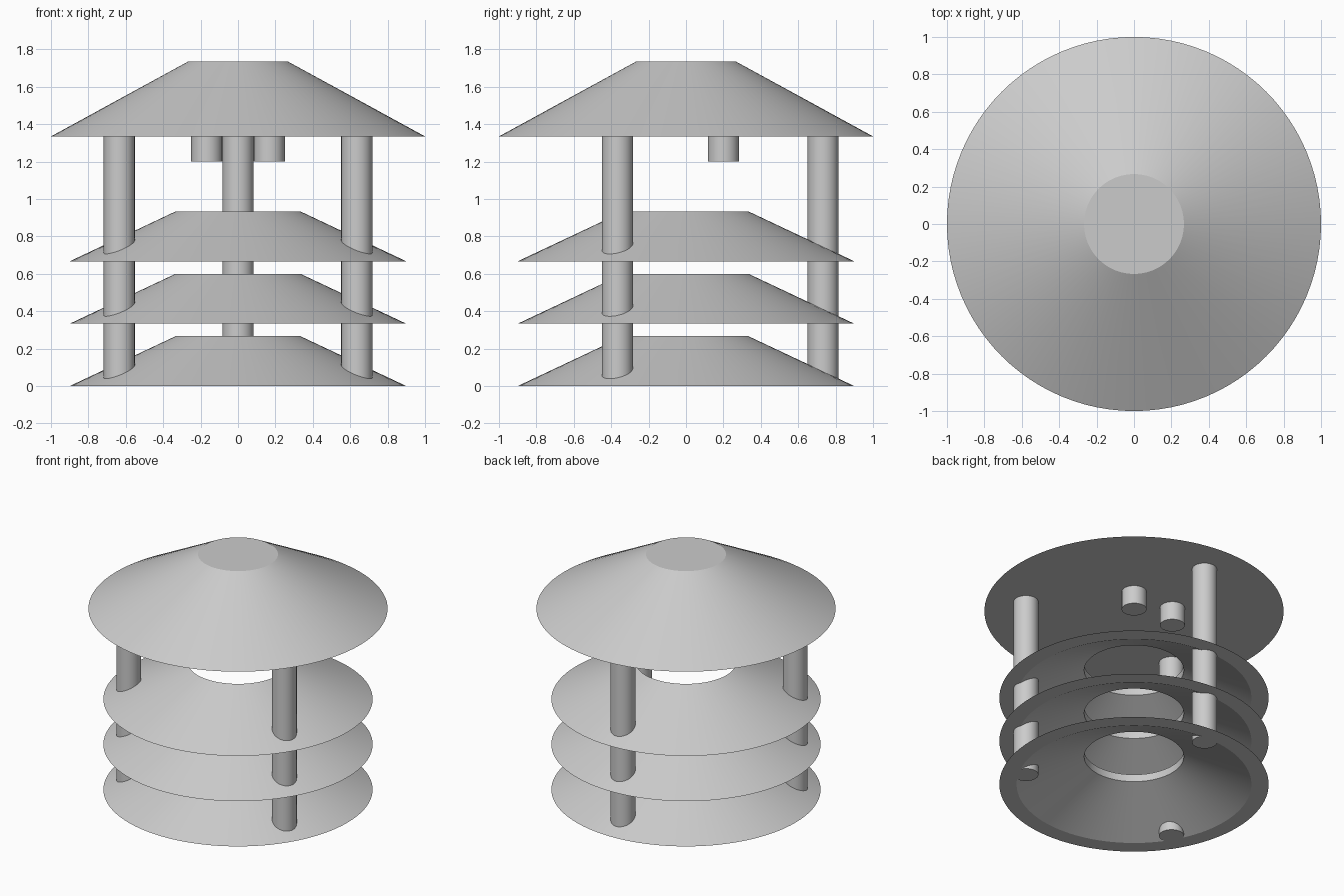
import bpy, bmesh, math

cube = bpy.data.objects.get("Cube")
if cube:
    bpy.data.objects.remove(cube, do_unlink=True)

grey = bpy.data.materials.new("light grey")
grey.use_nodes = True
grey.diffuse_color = (0.6, 0.6, 0.6, 1)
grey.node_tree.nodes["Principled BSDF"].inputs["Base Color"].default_value = (0.6, 0.6, 0.6, 1)


def lathe(name, profile, location, segments=96, closed=False):
    """Turn a (radius, height) profile around the z axis."""
    bm = bmesh.new()
    verts = [bm.verts.new((r, 0, z)) for r, z in profile]
    pairs = list(zip(verts, verts[1:]))
    if closed:
        pairs.append((verts[-1], verts[0]))
    edges = [bm.edges.new(p) for p in pairs]
    bmesh.ops.spin(bm, geom=verts + edges, cent=(0, 0, 0), axis=(0, 0, 1),
                   angle=math.tau, steps=segments, use_duplicate=False)
    bmesh.ops.remove_doubles(bm, verts=bm.verts, dist=1e-4)
    bmesh.ops.recalc_face_normals(bm, faces=bm.faces)
    mesh = bpy.data.meshes.new(name)
    bm.to_mesh(mesh)
    bm.free()
    mesh.materials.append(grey)
    obj = bpy.data.objects.new(name, mesh)
    obj.location = location
    bpy.context.collection.objects.link(obj)
    bpy.ops.object.select_all(action='DESELECT')
    obj.select_set(True)
    bpy.context.view_layer.objects.active = obj
    bpy.ops.object.shade_smooth_by_angle(angle=math.radians(20))
    return obj


def post(name, x, y, bottom, top, radius=0.083):
    lathe(name, [(0, 0), (radius, 0), (radius, top - bottom), (0, top - bottom)],
          (x, y, bottom), segments=48)


ROOF_Z = 1.335

# Solid roof: a cut-off cone with a flat underside
lathe("roof", [(0, 0), (1, 0), (0.267, 0.4), (0, 0.4)], (0, 0, ROOF_Z))

# Three hollow conical louvres, open in the middle
for i, name in enumerate(("lower_louvre", "middle_louvre", "upper_louvre")):
    lathe(name, [(0.9, 0), (0.333, 0.267), (0.333, 0.213), (0.785, 0)],
          (0, 0, i * 0.3335), closed=True)

# Three full-height posts, evenly spaced
for name, angle in (("back_post", 90), ("right_post", 210), ("left_post", 330)):
    a = math.radians(angle)
    post(name, 0.733 * math.cos(a), 0.733 * math.sin(a), 0, ROOF_Z)

# Two short pegs under the roof
for name, x in (("right_peg", -0.167), ("left_peg", 0.167)):
    post(name, x, 0.2, 1.2, ROOF_Z)
